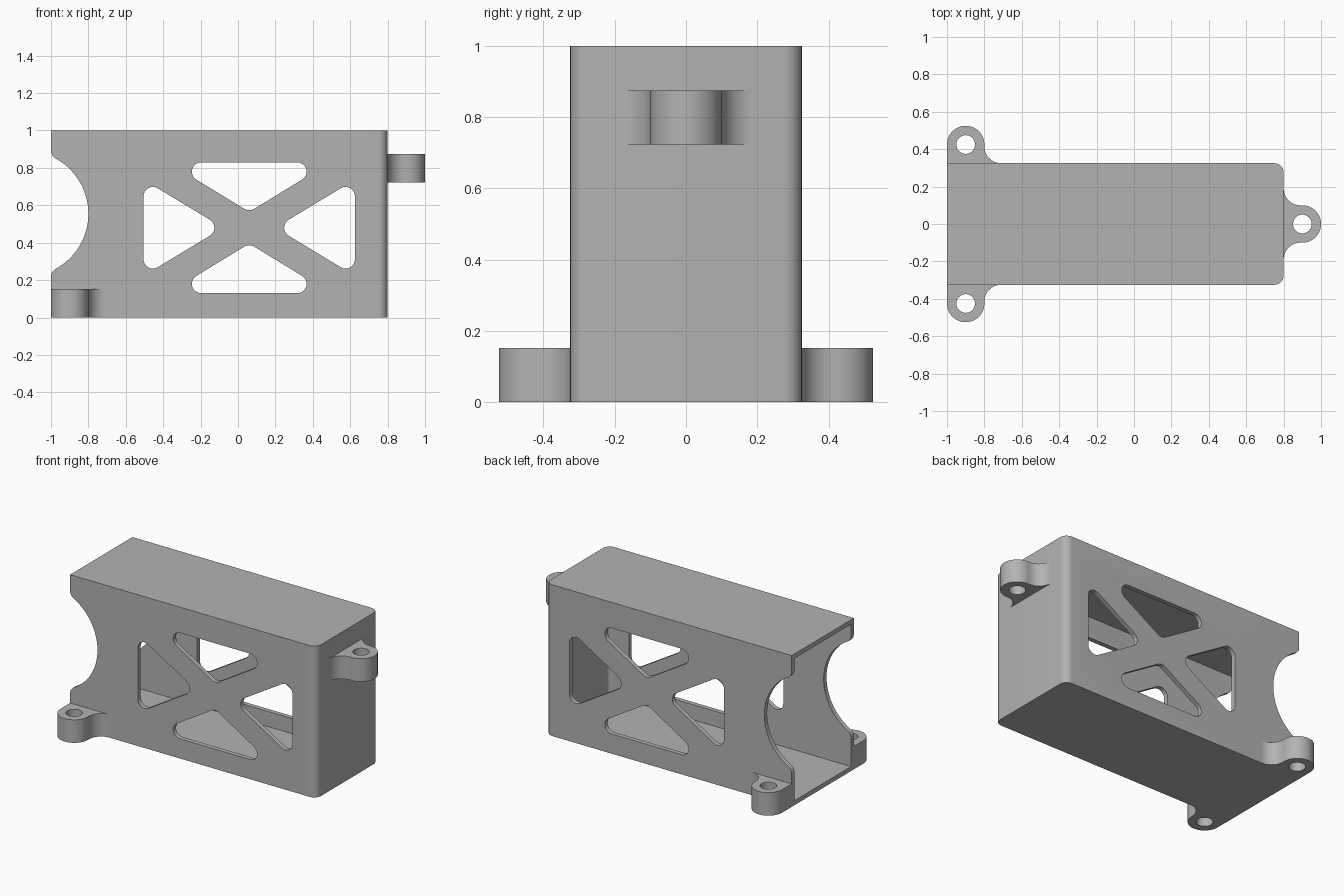
import bpy, bmesh
from math import cos, sin, pi, radians, sqrt, tan
from mathutils import Vector, Matrix

cube = bpy.data.objects.get("Cube")
if cube:
    bpy.data.objects.remove(cube, do_unlink=True)

grey = bpy.data.materials.new("plain grey")
grey.use_nodes = True
colour = (0.45, 0.45, 0.45, 1)
grey.diffuse_color = colour
grey.node_tree.nodes["Principled BSDF"].inputs["Base Color"].default_value = colour


def arc(cx, cy, r, start, end, n=16):
    """Points on an arc, angles in degrees."""
    angles = [radians(start + (end - start) * i / n) for i in range(n + 1)]
    return [(cx + r * cos(a), cy + r * sin(a)) for a in angles]


def rounded(corners, n=8):
    """Polygon from (x, y, radius) corners, each rounded by its radius."""
    pts = []
    for i, (x, y, r) in enumerate(corners):
        p = Vector((x, y))
        u = (Vector(corners[i - 1][:2]) - p).normalized()
        v = (Vector(corners[(i + 1) % len(corners)][:2]) - p).normalized()
        if r == 0:
            pts.append((x, y))
            continue
        half = u.angle(v) / 2
        centre = p + (u + v).normalized() * (r / sin(half))
        first = p + u * (r / tan(half)) - centre
        turn = first.angle_signed(p + v * (r / tan(half)) - centre)
        for k in range(n + 1):
            q = Matrix.Rotation(-turn * k / n, 2) @ first + centre
            pts.append(tuple(q))
    return pts


def prism(name, pts, low, high, upright=False):
    """Extrude a profile along z, or along y when it is drawn in x and z."""
    bm = bmesh.new()
    verts = [bm.verts.new((x, low, y) if upright else (x, y, low)) for x, y in pts]
    face = bm.faces.new(verts)
    top = bmesh.ops.extrude_face_region(bm, geom=[face])["geom"]
    shift = Vector((0, high - low, 0) if upright else (0, 0, high - low))
    bmesh.ops.translate(bm, vec=shift, verts=[g for g in top if isinstance(g, bmesh.types.BMVert)])
    bmesh.ops.recalc_face_normals(bm, faces=bm.faces)
    mesh = bpy.data.meshes.new(name)
    bm.to_mesh(mesh)
    bm.free()
    obj = bpy.data.objects.new(name, mesh)
    bpy.context.collection.objects.link(obj)
    mesh.materials.append(grey)
    return obj


def select(obj):
    bpy.ops.object.select_all(action='DESELECT')
    obj.select_set(True)
    bpy.context.view_layer.objects.active = obj


def cut(obj, cutter):
    select(obj)
    mod = obj.modifiers.new("cut", 'BOOLEAN')
    mod.operation, mod.solver, mod.object = 'DIFFERENCE', 'EXACT', cutter
    bpy.ops.object.modifier_apply(modifier=mod.name)
    bpy.data.objects.remove(cutter, do_unlink=True)


def smooth(obj):
    select(obj)
    bpy.ops.object.shade_smooth_by_angle(angle=radians(30))


# Hollow case, open at the left end
W, T, END = 0.325, 0.03, 0.8
case = prism("case", rounded([(-1, -W, 0), (END, -W, .05), (END, W, .05), (-1, W, 0)]), 0, 1)
w, e = W - T, END - T
cut(case, prism("cavity", rounded([(-1.2, -w, 0), (e, -w, .02), (e, w, .02), (-1.2, w, 0)]), T, 1 - T))

# Rounded triangular windows through both side walls, around one centre
CX, CZ, R = 0.06, 0.48, 0.05
for s in (-1, 1):
    for tri in (
        [(CX - .435, CZ + s * .35, R), (CX + .435, CZ + s * .35, R), (CX, CZ + s * .085, R)],
        [(CX + s * .565, CZ + .257, R), (CX + s * .565, CZ - .257, R), (CX + s * .14, CZ, R)],
    ):
        cut(case, prism("window", rounded(tri), -.6, .6, True))

# Round bite out of the open end, with softened lips
BX, BZ, BR, LIP = -1.136, 0.555, 0.336, 0.05
dx = -1 + LIP - BX
dz = sqrt((BR + LIP) ** 2 - dx ** 2)
lean = math_angle = Vector((dx, dz)).angle(Vector((1, 0))) * 180 / pi
bite = arc(BX, BZ, BR, -lean, lean, 40)
bite += arc(-1 + LIP, BZ + dz, LIP, lean - 180, -180, 8)[1:]
bite += [(-1.3, BZ + dz), (-1.3, BZ - dz)]
bite += arc(-1 + LIP, BZ - dz, LIP, 180, 180 - lean, 8)[:-1]
cut(case, prism("bite", bite, -.6, .6, True))
smooth(case)

# Screw lugs at the foot of the open end
F = 0.09
for s, name in ((-1, "front_lug"), (1, "back_lug")):
    y = W + 0.1
    outline = [(-1, W)] + arc(-.9, y, .1, 180, 0, 32)
    outline += arc(-.8 + F, W + F, F, 180, 270) + [(-.8 + F, W - .01), (-1, W - .01)]
    lug = prism(name, [(px, s * py) for px, py in outline], 0, .152)
    cut(lug, prism("screw_hole", arc(-.9, s * y, .05, 0, 360, 32)[:-1], -.1, .3))
    smooth(lug)

# Screw lug high on the closed end
outline = [(END - .01, -.1 - F)] + arc(END + F, -.1 - F, F, 180, 90)
outline += arc(.9, 0, .1, -90, 90, 32) + arc(END + F, .1 + F, F, 270, 180)
outline += [(END - .01, .1 + F)]
lug = prism("end_lug", outline, .723, .875)
cut(lug, prism("screw_hole", arc(.9, 0, .05, 0, 360, 32)[:-1], .6, 1))
smooth(lug)
